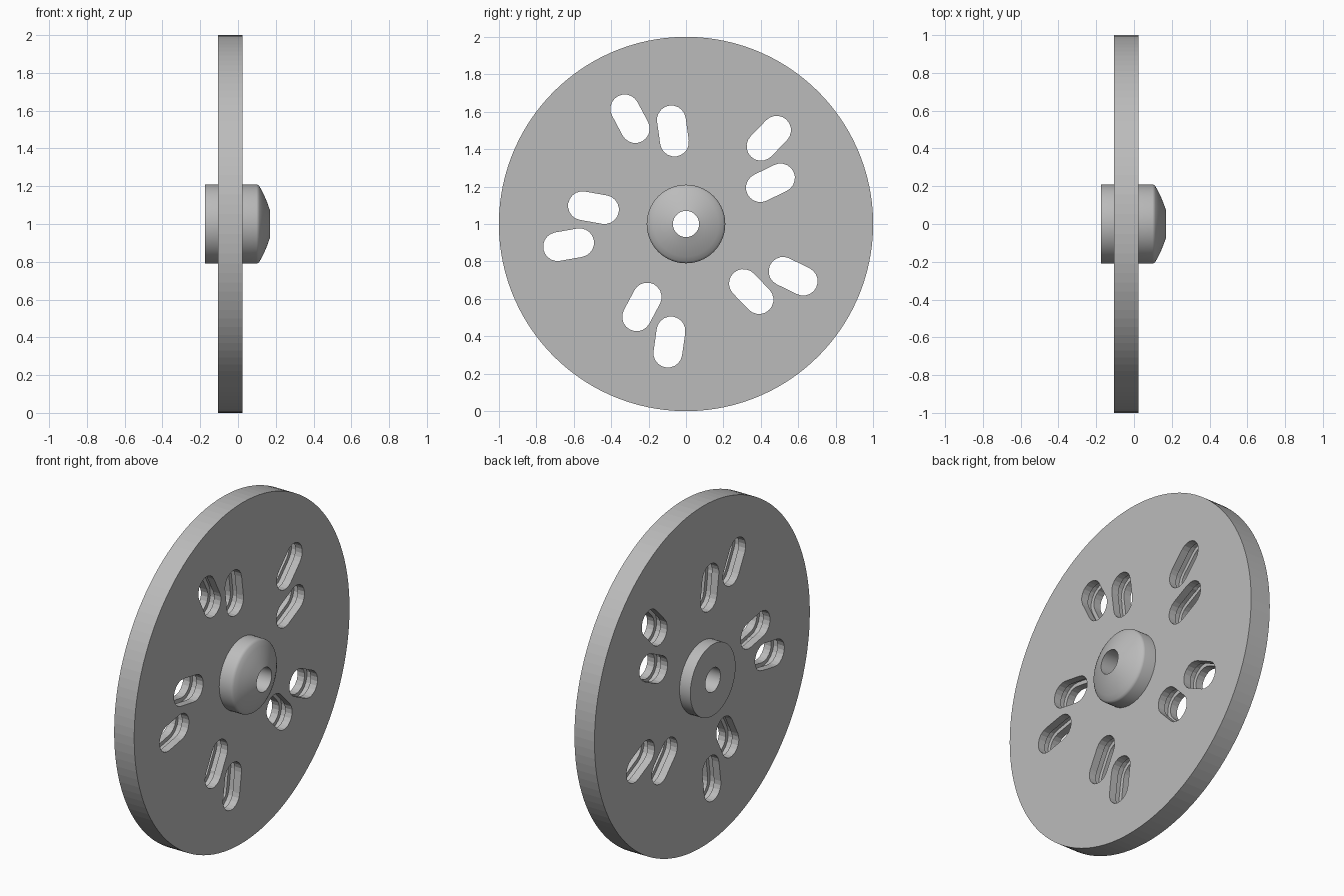
import bpy, bmesh
from math import sin, cos, pi, radians

cube = bpy.data.objects.get("Cube")
if cube:
    bpy.data.objects.remove(cube)

grey = bpy.data.materials.new("plain_grey")
grey.use_nodes = True
grey.diffuse_color = (0.5, 0.5, 0.5, 1)
grey.node_tree.nodes["Principled BSDF"].inputs["Base Color"].default_value = (0.5, 0.5, 0.5, 1)

CENTRE_Z = 1.0


def skin(bm, loops, closed=False):
    """Join successive loops of points; cap the ends unless closed."""
    rings = [[bm.verts.new(p) for p in loop] for loop in loops]
    pairs = list(zip(rings, rings[1:]))
    if closed:
        pairs.append((rings[-1], rings[0]))
    for a, b in pairs:
        n = len(a)
        for i in range(n):
            j = (i + 1) % n
            bm.faces.new((a[i], a[j], b[j], b[i]))
    if not closed:
        bm.faces.new(rings[0][::-1])
        bm.faces.new(rings[-1])


def finish(bm, name):
    bmesh.ops.recalc_face_normals(bm, faces=bm.faces)
    mesh = bpy.data.meshes.new(name)
    bm.to_mesh(mesh)
    bm.free()
    mesh.materials.append(grey)
    obj = bpy.data.objects.new(name, mesh)
    bpy.context.collection.objects.link(obj)
    return obj


def circle(x, r, n):
    return [(x, r * cos(2 * pi * i / n), CENTRE_Z + r * sin(2 * pi * i / n)) for i in range(n)]


def slot(x, r, dist, angle, length=0.12, steps=10):
    """Rounded slot outline whose long axis points at the wheel centre."""
    pts = []
    for side, start in ((1, -pi / 2), (-1, pi / 2)):
        for i in range(steps + 1):
            a = start + pi * i / steps
            u = dist + side * length / 2 + r * cos(a)
            v = r * sin(a)
            pts.append((x, u * cos(angle) - v * sin(angle),
                        CENTRE_Z + u * sin(angle) + v * cos(angle)))
    return pts


def activate(obj):
    bpy.ops.object.select_all(action='DESELECT')
    obj.select_set(True)
    bpy.context.view_layer.objects.active = obj


# Disc with a centre bore
bm = bmesh.new()
skin(bm, [circle(-0.105, 0.15, 64), circle(-0.105, 1, 128 // 2 * 1),
          circle(0.025, 1, 64), circle(0.025, 0.15, 64)], closed=True)
bm.free()
bm = bmesh.new()
skin(bm, [circle(x, r, 120) for x, r in
          ((-0.105, 0.15), (-0.105, 1), (0.025, 1), (0.025, 0.15))], closed=True)
disc = finish(bm, "disc")

# Five pairs of slots, each with a wider groove halfway through the disc
bm = bmesh.new()
section = ((-0.2, 0.077), (-0.06, 0.077), (-0.06, 0.1), (-0.02, 0.1), (-0.02, 0.077), (0.1, 0.077))
for k in range(5):
    for dist, offset in ((0.637, 46), (0.502, 26)):
        angle = radians(offset + 72 * k)
        skin(bm, [slot(x, r, dist, angle) for x, r in section])
cutter = finish(bm, "slot_cutter")
cutter.hide_render = True

activate(disc)
cut = disc.modifiers.new("slots", 'BOOLEAN')
cut.operation = 'DIFFERENCE'
cut.solver = 'EXACT'
cut.object = cutter
bpy.ops.object.modifier_apply(modifier=cut.name)
bpy.data.objects.remove(cutter)

# Hub with a domed outer end and a through hole
profile = [(-0.175, 0.07), (-0.175, 0.21), (0.098, 0.21), (0.106, 0.207), (0.113, 0.2),
           (0.127, 0.175), (0.143, 0.142), (0.157, 0.108), (0.17, 0.07)]
bm = bmesh.new()
skin(bm, [circle(x, r, 64) for x, r in profile], closed=True)
hub = finish(bm, "hub")
activate(hub)
bpy.ops.object.shade_smooth_by_angle(angle=radians(30))
